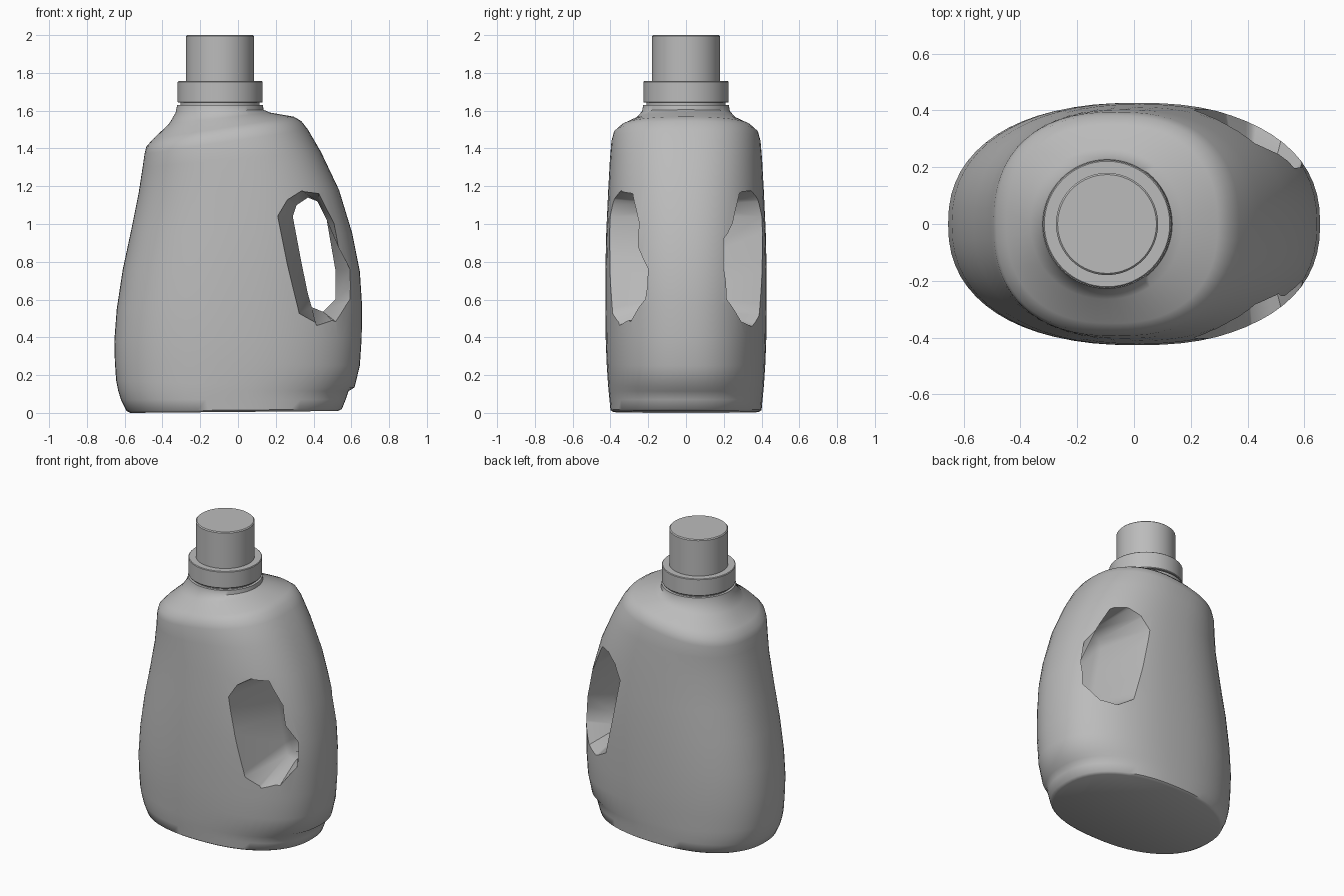
import bpy
import bmesh
from math import cos, sin, pi, radians

if "Cube" in bpy.data.objects:
    bpy.data.objects.remove(bpy.data.objects["Cube"])

SEGMENTS = 64
NECK_X = -0.095

plastic = bpy.data.materials.new("grey plastic")
plastic.use_nodes = True
grey = (0.5, 0.5, 0.5, 1)
plastic.diffuse_color = grey
plastic.node_tree.nodes["Principled BSDF"].inputs["Base Color"].default_value = grey


def loft(name, rings):
    """Skin a list of equal-length closed rings and cap both ends."""
    bm = bmesh.new()
    loops = [[bm.verts.new(p) for p in ring] for ring in rings]
    count = len(loops[0])
    for low, high in zip(loops, loops[1:]):
        for i in range(count):
            j = (i + 1) % count
            bm.faces.new((low[i], low[j], high[j], high[i]))
    bm.faces.new(loops[0][::-1])
    bm.faces.new(loops[-1])
    bmesh.ops.recalc_face_normals(bm, faces=bm.faces)
    mesh = bpy.data.meshes.new(name)
    bm.to_mesh(mesh)
    bm.free()
    mesh.materials.append(plastic)
    obj = bpy.data.objects.new(name, mesh)
    bpy.context.collection.objects.link(obj)
    return obj


def activate(obj):
    bpy.ops.object.select_all(action="DESELECT")
    obj.select_set(True)
    bpy.context.view_layer.objects.active = obj


def smooth(obj, angle):
    activate(obj)
    bpy.ops.object.shade_smooth_by_angle(angle=radians(angle))


def signed_power(value, power):
    return abs(value) ** power * (1 if value > 0 else -1)


def section(left, left_z, right, right_z, half_depth, squareness):
    """Tilted superellipse cross-section of the bottle."""
    centre, half = (left + right) / 2, (right - left) / 2
    ring = []
    for i in range(SEGMENTS):
        a = 2 * pi * i / SEGMENTS
        u = signed_power(cos(a), 2 / squareness)
        v = signed_power(sin(a), 2 / squareness)
        z = left_z + (right_z - left_z) * (u + 1) / 2
        ring.append((centre + half * u, half_depth * v, z))
    return ring


# Bottle body: left x, left z, right x, right z, half depth, squareness
body = loft("bottle_body", [section(*s) for s in (
    (-.57, 0, .53, .01, .385, 2.3),
    (-.59, .01, .55, .02, .4, 2.3),
    (-.62, .07, .57, .07, .405, 2.3),
    (-.635, .12, .585, .115, .41, 2.3),
    (-.645, .17, .617, .135, .413, 2.3),
    (-.652, .27, .645, .25, .42, 2.3),
    (-.655, .38, .655, .4, .425, 2.3),
    (-.642, .55, .656, .58, .427, 2.3),
    (-.61, .76, .645, .75, .427, 2.3),
    (-.565, .97, .605, .95, .422, 2.3),
    (-.525, 1.17, .535, 1.18, .412, 2.3),
    (-.505, 1.3, .44, 1.38, .403, 2.35),
    (-.495, 1.37, .37, 1.5, .395, 2.4),
    (-.485, 1.41, .335, 1.545, .383, 2.4),
    (-.45, 1.45, .295, 1.568, .35, 2.35),
    (-.365, 1.53, .17, 1.59, .265, 2.1),
    (-.33, 1.59, .135, 1.605, .232, 2),
    (-.322, 1.63, .132, 1.63, .227, 2),
)])

# Handle opening: narrow throat widening towards both sides
throat = ((.29, 1.04), (.31, 1.1), (.37, 1.14), (.42, 1.12), (.47, 1.02), (.515, .76),
          (.515, .6), (.45, .535), (.39, .56), (.37, .63), (.335, .8))
rim = ((.21, 1.04), (.26, 1.13), (.335, 1.18), (.43, 1.17), (.515, 1.0), (.595, .76),
       (.59, .6), (.515, .485), (.415, .465), (.325, .53), (.26, .8))


def opening(y):
    ring = []
    for (tx, tz), (rx, rz) in zip(throat, rim):
        surface = .42 * (1 - (rx / .66) ** 2.2) ** .45
        reach = max(0, abs(y) - .03) / (surface - .03)
        ring.append((tx + (rx - tx) * reach, y, tz + (rz - tz) * reach))
    return ring


cutter = loft("handle_cutter", [opening(y) for y in (-.46, -.03, .03, .46)])
cutter.hide_render = True

activate(body)
cut = body.modifiers.new("handle", "BOOLEAN")
cut.operation = "DIFFERENCE"
cut.solver = "EXACT"
cut.object = cutter
bpy.ops.object.modifier_apply(modifier=cut.name)
bpy.data.objects.remove(cutter)
smooth(body, 50)


def lathe(name, profile):
    rings = [[(NECK_X + r * cos(2 * pi * i / SEGMENTS), r * sin(2 * pi * i / SEGMENTS), z)
              for i in range(SEGMENTS)] for r, z in profile]
    smooth(loft(name, rings), 35)


# Neck, collar and cap
lathe("neck", ((.21, 1.6), (.21, 1.66)))
lathe("collar", ((.222, 1.642), (.225, 1.646), (.225, 1.752), (.221, 1.756)))
lathe("cap", ((.18, 1.74), (.18, 1.994), (.174, 2)))
